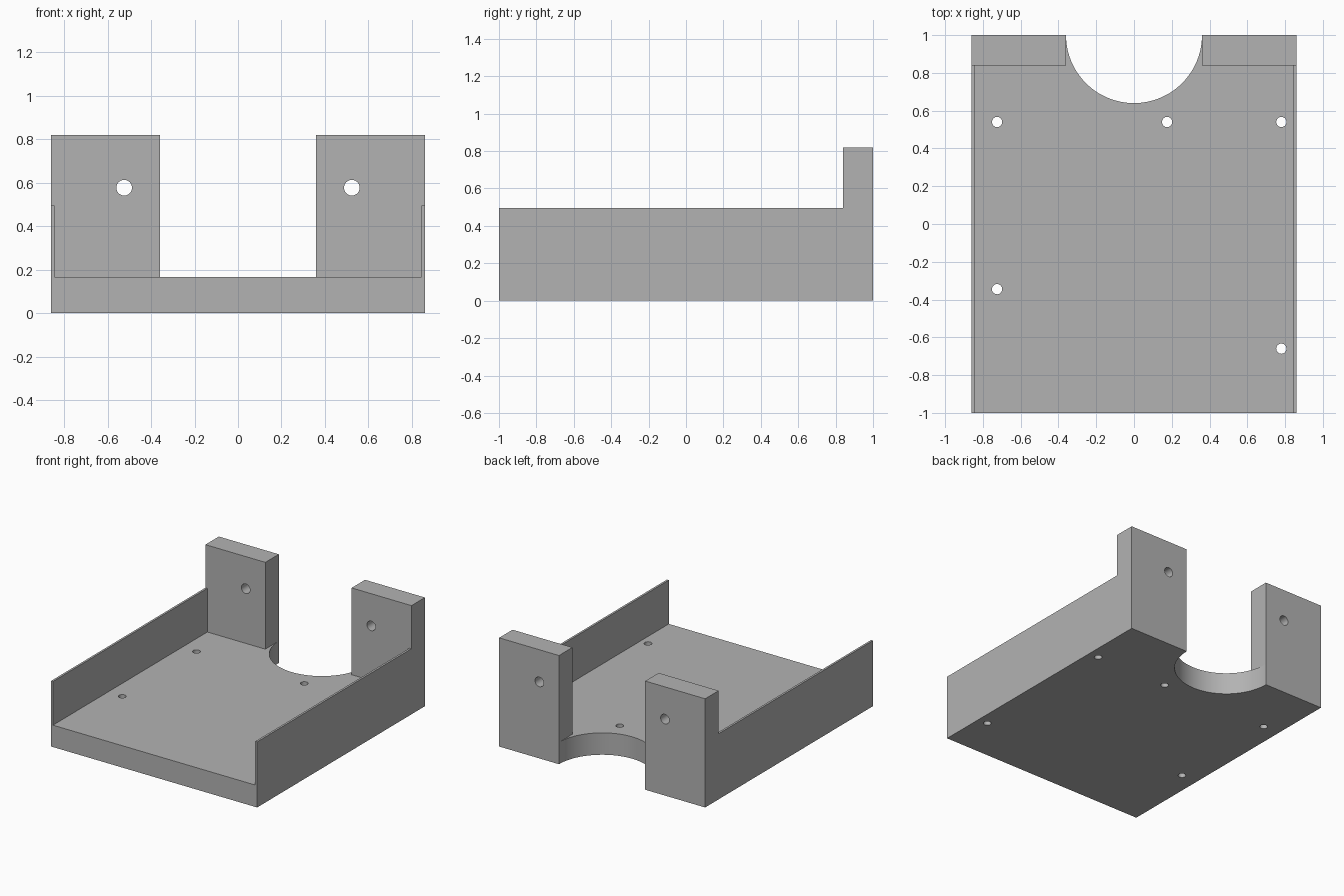
import bpy
from mathutils import Vector

cube = bpy.data.objects.get("Cube")
if cube:
    bpy.data.objects.remove(cube, do_unlink=True)

# Main dimensions
HALF_X, HALF_Y = 0.86, 1.0
BASE_TOP, WALL_TOP, POST_TOP = 0.165, 0.495, 0.82
WALL_THICK = 0.016
POST_INNER, POST_FRONT = 0.36, 0.84

grey = bpy.data.materials.new("plain grey")
grey.use_nodes = True
colour = (0.45, 0.45, 0.45, 1)
grey.diffuse_color = colour
grey.node_tree.nodes["Principled BSDF"].inputs["Base Color"].default_value = colour


def box(name, low, high):
    """Box between two opposite corners."""
    low, high = Vector(low), Vector(high)
    bpy.ops.mesh.primitive_cube_add(size=1, location=(low + high) / 2)
    part = bpy.context.object
    part.name = name
    part.scale = high - low
    bpy.ops.object.transform_apply(location=False, rotation=False, scale=True)
    part.data.materials.append(grey)
    return part


def drill(part, centre, radius, axis="Z", sides=48):
    """Cut a round hole through a part along one axis."""
    turn = (1.570796, 0, 0) if axis == "Y" else (0, 0, 0)
    bpy.ops.mesh.primitive_cylinder_add(vertices=sides, radius=radius, depth=0.5,
                                        location=centre, rotation=turn)
    cutter = bpy.context.object
    cutter.hide_render = True
    cutter.data.materials.append(grey)
    cut = part.modifiers.new("hole", "BOOLEAN")
    cut.operation = "DIFFERENCE"
    cut.solver = "EXACT"
    cut.object = cutter
    select(part)
    bpy.ops.object.modifier_apply(modifier=cut.name)
    bpy.data.objects.remove(cutter, do_unlink=True)


def select(part):
    bpy.ops.object.select_all(action="DESELECT")
    part.select_set(True)
    bpy.context.view_layer.objects.active = part


# Base plate with the round rear cutout and five screw holes
base = box("base_plate", (-HALF_X, -HALF_Y, 0), (HALF_X, HALF_Y, BASE_TOP))
drill(base, (0, HALF_Y, BASE_TOP / 2), POST_INNER, sides=128)
for x, y in [(-0.725, 0.54), (0.175, 0.54), (0.78, 0.54),
             (-0.725, -0.345), (0.78, -0.66)]:
    drill(base, (x, y, BASE_TOP / 2), 0.027)
parts = [base]

# Thin side walls and drilled rear posts, one of each per side
for side, s in (("left", 1), ("right", -1)):
    def span(a, b):
        return sorted((s * a, s * b))

    x0, x1 = span(HALF_X - WALL_THICK, HALF_X)
    parts.append(box(side + "_side_wall", (x0, -HALF_Y, BASE_TOP),
                     (x1, POST_FRONT, WALL_TOP)))

    x0, x1 = span(POST_INNER, HALF_X)
    post = box(side + "_rear_post", (x0, POST_FRONT, BASE_TOP),
               (x1, HALF_Y, POST_TOP))
    drill(post, (s * 0.524, (POST_FRONT + HALF_Y) / 2, 0.577), 0.036, axis="Y")
    parts.append(post)

# Smooth the bores, keep the edges crisp
for part in parts:
    select(part)
    bpy.ops.object.shade_smooth_by_angle(angle=0.5)
